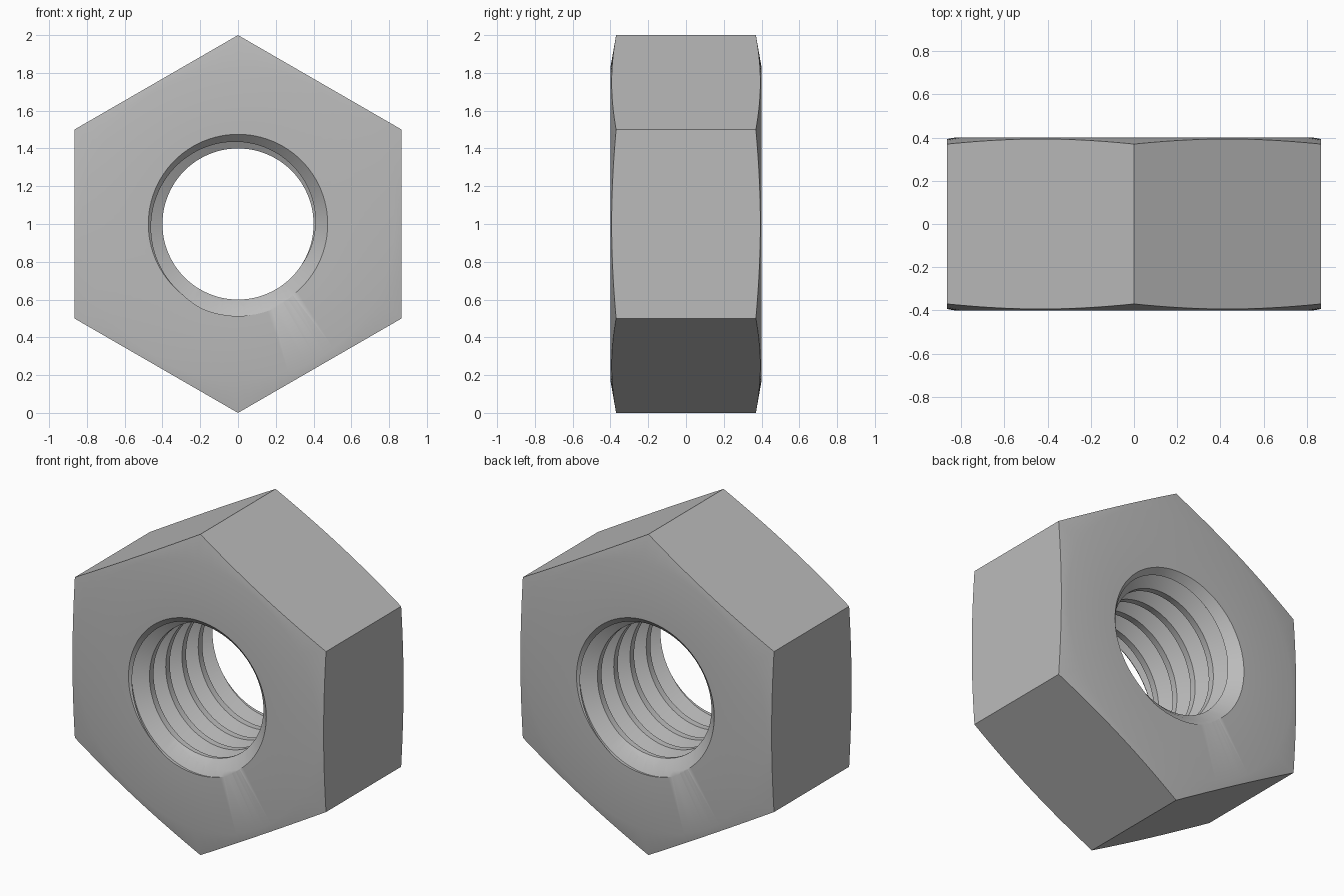
import bpy, bmesh
from math import sin, cos, tau, radians

cube = bpy.data.objects.get("Cube")
if cube:
    bpy.data.objects.remove(cube)

SEGS = 96
HALF = 0.4            # half thickness
PITCH = 0.16
MINOR, MAJOR = 0.4, 0.487

steel = bpy.data.materials.new("grey steel")
steel.use_nodes = True
steel.diffuse_color = (0.5, 0.5, 0.5, 1)
steel.node_tree.nodes["Principled BSDF"].inputs["Base Color"].default_value = (0.5, 0.5, 0.5, 1)


def finish(bm, name):
    bmesh.ops.recalc_face_normals(bm, faces=bm.faces)
    mesh = bpy.data.meshes.new(name)
    bm.to_mesh(mesh)
    bm.free()
    mesh.materials.append(steel)
    obj = bpy.data.objects.new(name, mesh)
    bpy.context.collection.objects.link(obj)
    return obj


def ring_point(bm, r, y, a):
    return bm.verts.new((-r * sin(a), y, 1 - r * cos(a)))


def chamfered_ring():
    """Revolved blank: countersunk bore and conical outer chamfers."""
    front = [(0.38, -0.305), (0.475, -HALF), (0.83, -HALF), (1.17, -0.34)]
    profile = front + [(r, -y) for r, y in reversed(front)]
    bm = bmesh.new()
    loops = [[ring_point(bm, r, y, tau * i / SEGS) for r, y in profile] for i in range(SEGS)]
    n = len(profile)
    for i in range(SEGS):
        a, b = loops[i], loops[(i + 1) % SEGS]
        for j in range(n):
            k = (j + 1) % n
            bm.faces.new((a[j], a[k], b[k], b[j]))
    return finish(bm, "hex_nut")


def hex_prism():
    bm = bmesh.new()
    ends = [[ring_point(bm, 1, y, tau * i / 6) for i in range(6)] for y in (-0.6, 0.6)]
    for end in ends:
        bm.faces.new(end)
    for i in range(6):
        k = (i + 1) % 6
        bm.faces.new((ends[0][i], ends[0][k], ends[1][k], ends[1][i]))
    return finish(bm, "hex_cutter")


def threaded_rod():
    """Right-handed screw with flat roots and crests, longer than the bore."""
    tooth = [(MAJOR, -1 / 16), (MAJOR, 1 / 16), (MINOR, 3 / 8), (MINOR, 5 / 8)]
    rows = [(r, -HALF + PITCH * (t + turn)) for turn in range(-3, 8) for r, t in tooth]
    step = len(tooth)
    bm = bmesh.new()
    cols = [[ring_point(bm, r, y + PITCH * i / SEGS, tau * i / SEGS) for r, y in rows]
            for i in range(SEGS)]
    # the last column meets the first one a full pitch further along
    cols.append(cols[0][step:])
    for a, b in zip(cols, cols[1:]):
        for j in range(min(len(a), len(b)) - 1):
            bm.faces.new((a[j], a[j + 1], b[j + 1], b[j]))
    # close both ends with fans
    open_edges = [e for e in bm.edges if e.is_boundary]
    for side in (-1, 1):
        hub = bm.verts.new((0, side * 1.3, 1))
        for e in open_edges:
            if e.verts[0].co.y * side > 0:
                bm.faces.new((e.verts[0], e.verts[1], hub))
    return finish(bm, "thread_cutter")


def apply_boolean(target, cutter, operation):
    mod = target.modifiers.new(operation, "BOOLEAN")
    mod.operation, mod.object, mod.solver = operation, cutter, "EXACT"
    bpy.ops.object.modifier_apply(modifier=mod.name)
    bpy.data.objects.remove(cutter)


# Nut body: hexagon cut from the blank, then tapped
nut = chamfered_ring()
bpy.ops.object.select_all(action="DESELECT")
nut.select_set(True)
bpy.context.view_layer.objects.active = nut
apply_boolean(nut, hex_prism(), "INTERSECT")
apply_boolean(nut, threaded_rod(), "DIFFERENCE")
bpy.ops.object.shade_smooth_by_angle(angle=radians(40))
